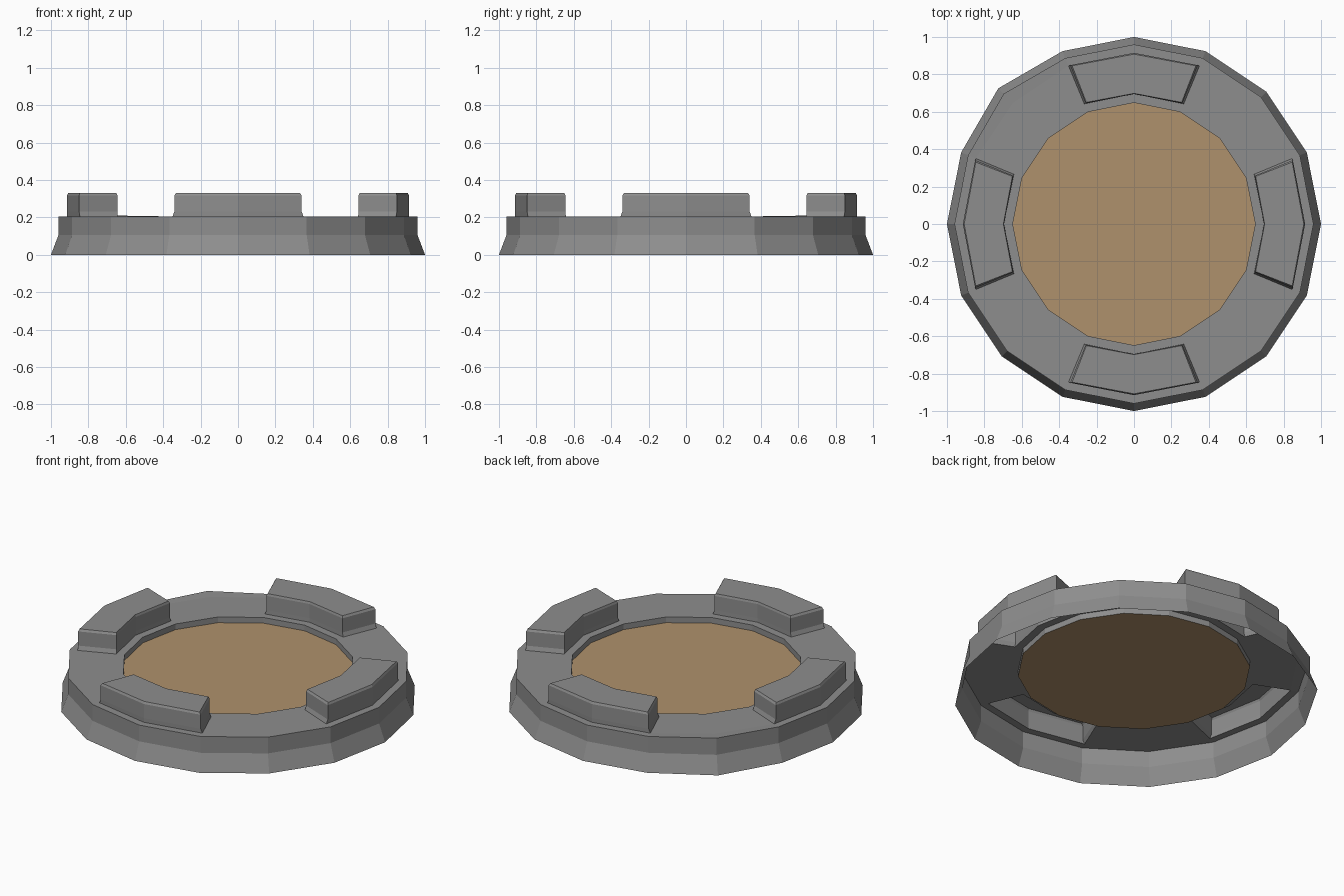
import bpy, bmesh, math

if "Cube" in bpy.data.objects:
    bpy.data.objects.remove(bpy.data.objects["Cube"])

SIDES = 16
STEP = 2 * math.pi / SIDES
CHIPPED = 6  # corner at the back left that sticks out a little


def make_material(name, color):
    mat = bpy.data.materials.new(name)
    mat.diffuse_color = color
    mat.use_nodes = True
    mat.node_tree.nodes["Principled BSDF"].inputs["Base Color"].default_value = mat.diffuse_color
    return mat


stone = make_material("stone", (0.27, 0.27, 0.27, 1))
tan = make_material("tan", (0.43, 0.285, 0.15, 1))


def make_object(name, bm, mat):
    mesh = bpy.data.meshes.new(name)
    bm.to_mesh(mesh)
    bm.free()
    mesh.materials.append(mat)
    obj = bpy.data.objects.new(name, mesh)
    bpy.context.collection.objects.link(obj)


def ring(bm, r, z, wobble=False):
    verts = []
    for i in range(SIDES):
        s = 1.026 if wobble and i == CHIPPED else 1.0
        verts.append(bm.verts.new((r * s * math.cos(i * STEP), r * s * math.sin(i * STEP), z * s)))
    return verts


def under_block(i):
    # the two sectors either side of each axis carry a raised block
    return i % 4 in (0, 3)


# hollow ring wall: flared foot, upright band, flat top, inner lip
bm = bmesh.new()
profile = [(1.0, 0, True), (0.96, 0.105, True), (0.96, 0.205, True),
           (0.915, 0.205, False), (0.695, 0.205, False),
           (0.648, 0.205, False), (0.648, 0.17, False)]
rings = [ring(bm, *p) for p in profile]
for k, (a, b) in enumerate(zip(rings, rings[1:])):
    for i in range(SIDES):
        if k == 3 and under_block(i):
            continue  # open beneath the blocks
        j = (i + 1) % SIDES
        bm.faces.new((a[i], a[j], b[j], b[i]))
make_object("ring_wall", bm, stone)

# floor disc
bm = bmesh.new()
bm.faces.new(ring(bm, 0.648, 0.17))
make_object("floor_disc", bm, tan)

# four raised blocks, each a bent bar with flared foot and bevelled top
LAYERS = [(0.205, 0.0, 0.0), (0.23, 0.009, 0.0),
          (0.317, 0.009, 0.0), (0.33, 0.016, 0.007)]  # z, end inset, side inset
for q, side in enumerate(("right", "back", "left", "front")):
    bm = bmesh.new()
    layers = []
    for z, end, inset in LAYERS:
        loop = []
        for r, order in ((0.915 - inset, (-1, 0, 1)), (0.695 + inset / 2, (1, 0, -1))):
            for k in order:
                a = q * math.pi / 2 + k * (STEP - end / 0.8)
                loop.append(bm.verts.new((r * math.cos(a), r * math.sin(a), z)))
        layers.append(loop)
    for a, b in zip(layers, layers[1:]):
        for i in range(6):
            j = (i + 1) % 6
            bm.faces.new((a[i], a[j], b[j], b[i]))
    t = layers[-1]
    bm.faces.new((t[0], t[1], t[4], t[5]))
    bm.faces.new((t[1], t[2], t[3], t[4]))
    make_object("block_" + side, bm, stone)
